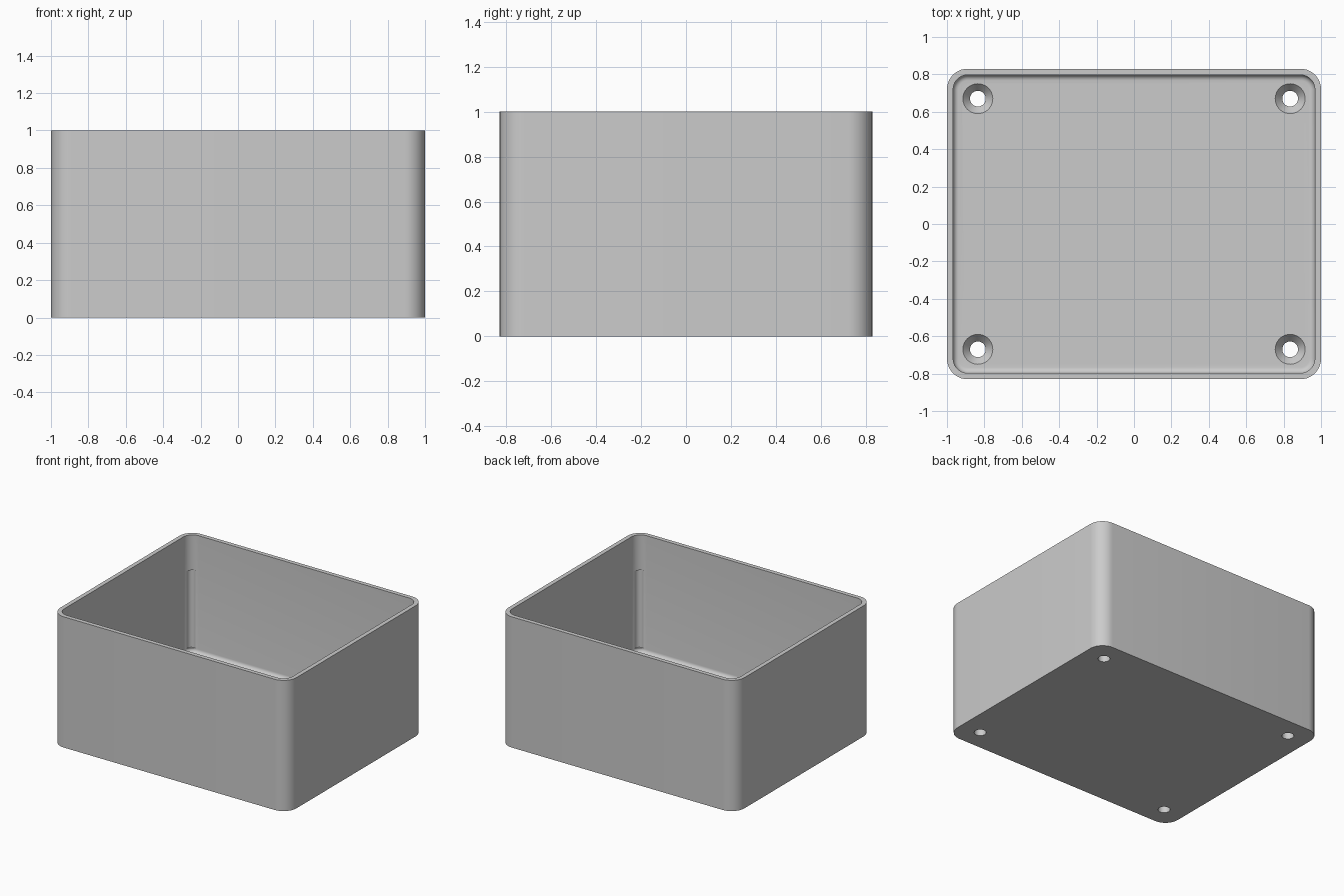
import bpy, bmesh, math

if "Cube" in bpy.data.objects:
    bpy.data.objects.remove(bpy.data.objects["Cube"])

HALF_X, HALF_Y, HEIGHT = 1.0, 0.83, 1.0
WALL, FLOOR, FILLET, CORNER = 0.033, 0.1, 0.03, 0.11
STEPS = 10

grey = bpy.data.materials.new("light grey plastic")
grey.use_nodes = True
colour = (0.6, 0.6, 0.6, 1)
grey.diffuse_color = colour
grey.node_tree.nodes["Principled BSDF"].inputs["Base Color"].default_value = colour


def rounded_ring(bm, inset, z):
    """Rounded rectangle of vertices, inset from the outer wall."""
    r = CORNER - inset
    verts = []
    for q, (sx, sy) in enumerate([(1, 1), (-1, 1), (-1, -1), (1, -1)]):
        for i in range(STEPS + 1):
            a = math.pi / 2 * (q + i / STEPS)
            verts.append(bm.verts.new((sx * (HALF_X - CORNER) + r * math.cos(a),
                                       sy * (HALF_Y - CORNER) + r * math.sin(a), z)))
    return verts


def circle_ring(bm, x, y, r, z, n=40):
    return [bm.verts.new((x + r * math.cos(2 * math.pi * i / n),
                          y + r * math.sin(2 * math.pi * i / n), z)) for i in range(n)]


def skin(name, bm, rings):
    """Bridge consecutive rings, cap both ends and make an object."""
    for a, b in zip(rings, rings[1:]):
        n = len(a)
        for i in range(n):
            j = (i + 1) % n
            bm.faces.new((a[i], a[j], b[j], b[i]))
    bm.faces.new(rings[0][::-1])
    bm.faces.new(rings[-1])
    bmesh.ops.recalc_face_normals(bm, faces=bm.faces)
    mesh = bpy.data.meshes.new(name)
    bm.to_mesh(mesh)
    bm.free()
    mesh.materials.append(grey)
    obj = bpy.data.objects.new(name, mesh)
    bpy.context.collection.objects.link(obj)
    return obj


# Open box: outer wall, flat rim, inner wall, floor fillet, floor
bm = bmesh.new()
profile = [(0, 0), (0, HEIGHT), (WALL, HEIGHT)]
for i in range(7):
    a = math.pi / 2 * i / 6
    profile.append((WALL + FILLET * (1 - math.cos(a)),
                    FLOOR + FILLET * (1 - math.sin(a))))
box = skin("open_box", bm, [rounded_ring(bm, d, z) for d, z in profile])

# Countersunk screw holes and shallow corner reliefs, one per corner
cutters = []
for sx in (-1, 1):
    for sy in (-1, 1):
        hole = [(0.042, -0.1), (0.042, 0.055), (0.08, FLOOR), (0.08, FLOOR + 0.05)]
        bm = bmesh.new()
        cutters.append(skin("screw_hole_cutter", bm, [
            circle_ring(bm, sx * 0.835, sy * 0.67, r, z) for r, z in hole]))
        bm = bmesh.new()
        cutters.append(skin("corner_relief_cutter", bm, [
            circle_ring(bm, sx * 0.927, sy * 0.76, 0.035, z) for z in (0.135, 0.73)]))

bpy.context.view_layer.objects.active = box
for cutter in cutters:
    cutter.hide_render = True
    mod = box.modifiers.new("cut", "BOOLEAN")
    mod.operation = "DIFFERENCE"
    mod.solver = "EXACT"
    mod.object = cutter
    bpy.ops.object.modifier_apply(modifier=mod.name)
    bpy.data.objects.remove(cutter)

# Smooth corners with crisp rim and base edges
bpy.ops.object.select_all(action="DESELECT")
box.select_set(True)
bpy.ops.object.shade_smooth_by_angle(angle=math.radians(30))
